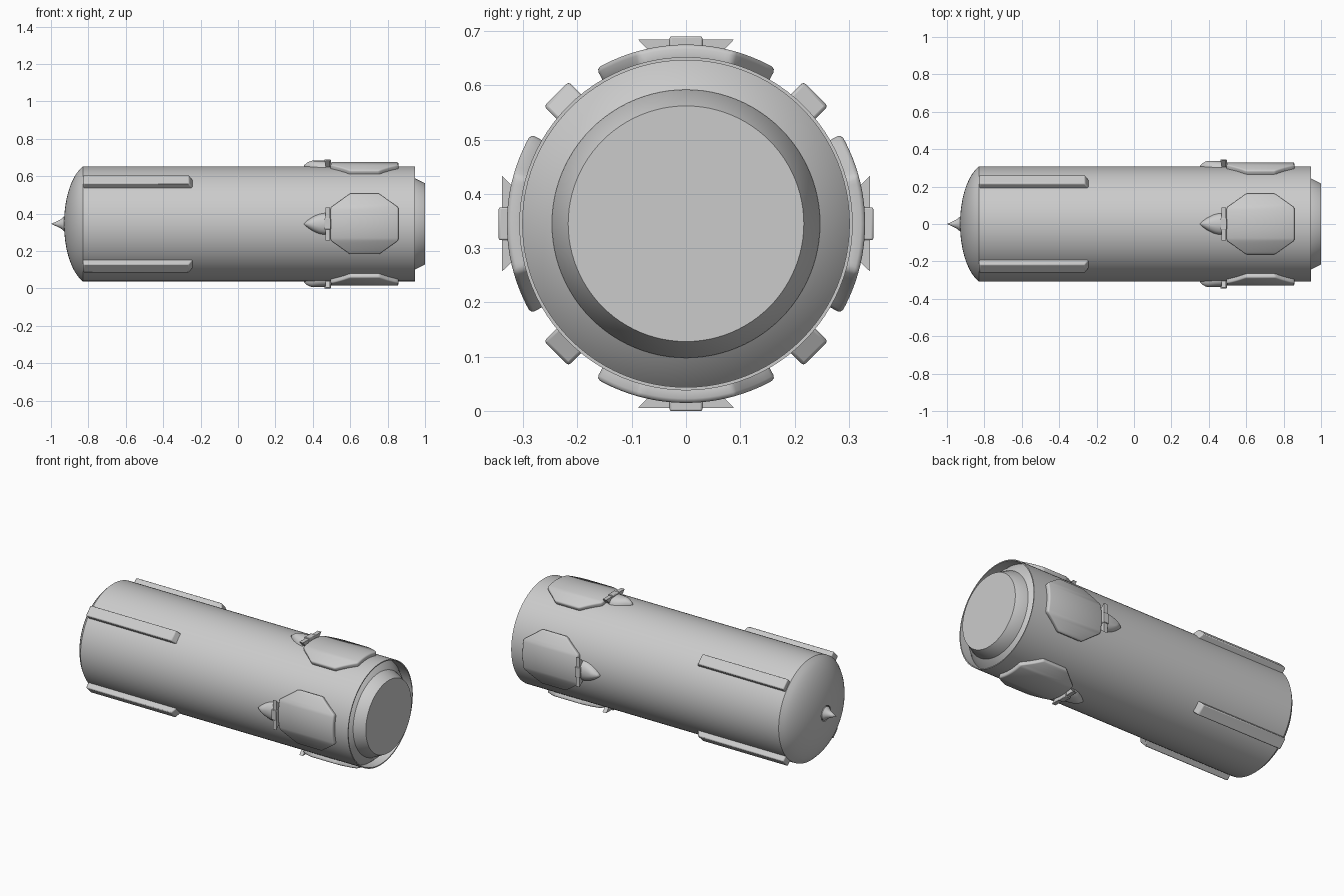
import bpy, bmesh
from math import sin, cos, pi, radians, asin, sqrt

if "Cube" in bpy.data.objects:
    bpy.data.objects.remove(bpy.data.objects["Cube"], do_unlink=True)

AXIS_Z = 0.345   # height of the long axis
R = 0.307        # hull radius

grey = bpy.data.materials.new("plain grey")
grey.use_nodes = True
grey.diffuse_color = (0.6, 0.6, 0.6, 1)
grey.node_tree.nodes["Principled BSDF"].inputs["Base Color"].default_value = (0.6, 0.6, 0.6, 1)


def finish(bm, name, angle=0.0, bevel=0.0, solid=0.0):
    """Turn a bmesh built around the x axis into a placed, shaded object."""
    mesh = bpy.data.meshes.new(name)
    bm.to_mesh(mesh)
    bm.free()
    mesh.materials.append(grey)
    ob = bpy.data.objects.new(name, mesh)
    bpy.context.collection.objects.link(ob)
    ob.location.z = AXIS_Z
    ob.rotation_euler.x = angle
    bpy.ops.object.select_all(action='DESELECT')
    ob.select_set(True)
    bpy.context.view_layer.objects.active = ob
    bpy.ops.object.shade_smooth_by_angle(angle=radians(30))
    if solid:
        mod = ob.modifiers.new("thickness", 'SOLIDIFY')
        mod.thickness = solid
        mod.offset = -1
    if bevel:
        mod = ob.modifiers.new("soft edges", 'BEVEL')
        mod.width = bevel
        mod.segments = 2
        mod.limit_method = 'ANGLE'
        mod.angle_limit = radians(30)
    return ob


def revolve(name, profile, steps=96):
    """Spin (x, radius) points around the x axis."""
    bm = bmesh.new()
    verts = [bm.verts.new((x, 0, r)) for x, r in profile]
    edges = [bm.edges.new(pair) for pair in zip(verts, verts[1:])]
    bmesh.ops.spin(bm, geom=verts + edges, cent=(0, 0, 0), axis=(1, 0, 0),
                   angle=2 * pi, steps=steps)
    bmesh.ops.remove_doubles(bm, verts=bm.verts, dist=0.0001)
    bmesh.ops.recalc_face_normals(bm, faces=bm.faces)
    return finish(bm, name)


def hull(name, points, angle, bevel=0.0):
    """Convex solid around a few points."""
    bm = bmesh.new()
    for p in points:
        bm.verts.new(p)
    res = bmesh.ops.convex_hull(bm, input=bm.verts)
    bmesh.ops.delete(bm, geom=list({g for g in res["geom_interior"]
                                    if isinstance(g, bmesh.types.BMVert)}), context='VERTS')
    bmesh.ops.dissolve_limit(bm, angle_limit=radians(1), verts=bm.verts, edges=bm.edges)
    bmesh.ops.recalc_face_normals(bm, faces=bm.faces)
    return finish(bm, name, angle, bevel)


def hatch_panel(name, angle):
    """Octagonal plate wrapped around the hull."""
    bm = bmesh.new()
    rows = []
    for i in range(-11, 12):
        s = 0.165 * i / 11
        inset = max(0, abs(s) - 0.09) / 0.075 * 0.103
        a = asin(s / 0.33)
        rows.append([bm.verts.new((x, 0.33 * sin(a), 0.33 * cos(a)))
                     for x in (0.495 + inset, 0.858 - inset)])
    for (a, b), (d, c) in zip(rows, rows[1:]):
        bm.faces.new((a, b, c, d))
    return finish(bm, name, angle, bevel=0.008, solid=0.035)


# Hull: rounded tail, long tube, recessed shoulder and blunt nose plug
dome = [(-0.93 + 0.1 * (1 - sqrt(1 - (r / R) ** 2 * 0.88)) / (1 - sqrt(0.12)), r)
        for r in [0.045 + (R - 0.045) * i / 14 for i in range(15)]]
revolve("hull", [(-0.915, 0), (-0.915, 0.045)] + dome +
        [(0.945, R), (0.945, 0.301), (0.885, 0.301), (0.915, 0.275), (0.937, 0.247)])
revolve("nose_plug", [(0.90, 0), (0.90, 0.247), (0.94, 0.247), (1.0, 0.217), (1.0, 0)])

# Tail spike with a flared base
revolve("tail_spike", [(-1.0, 0), (-0.97, 0.013), (-0.945, 0.026), (-0.93, 0.04),
                       (-0.91, 0.04), (-0.91, 0)], 32)

# Four rails on the diagonals of the tail
for k in range(4):
    pts = [(x, y, z) for y in (-0.032, 0.032)
           for x, z in ((-0.828, 0.29), (-0.828, 0.338), (-0.262, 0.338), (-0.235, 0.29))]
    hull(f"tail_rail_{k + 1}", pts, pi / 4 + k * pi / 2, 0.006)

# Four hatches, each with a hinge and a pointed fairing
for k in range(4):
    turn = k * pi / 2
    hatch_panel(f"hatch_panel_{k + 1}", turn)
    hull(f"hinge_block_{k + 1}", [(x, y, z) for x in (0.462, 0.496)
                                  for y in (-0.03, 0.03) for z in (0.3, 0.345)], turn, 0.003)
    hull(f"hinge_bar_{k + 1}", [(x, side * y, z) for x in (0.468, 0.492)
                                for side in (-1, 1) for y, z in ((0.055, 0.305), (0.088, 0.339))], turn)
    fairing = []
    for i in range(9):
        t = i / 8
        width = 0.058 * sin(t * pi / 2) ** 0.8
        rise = 0.012 + 0.026 * min(1, t * 3) ** 0.7
        for j in range(9):
            a = pi * j / 8
            fairing.append((0.352 + 0.118 * t, width * cos(a), 0.3 + rise * sin(a)))
    hull(f"hinge_fairing_{k + 1}", fairing, turn)
